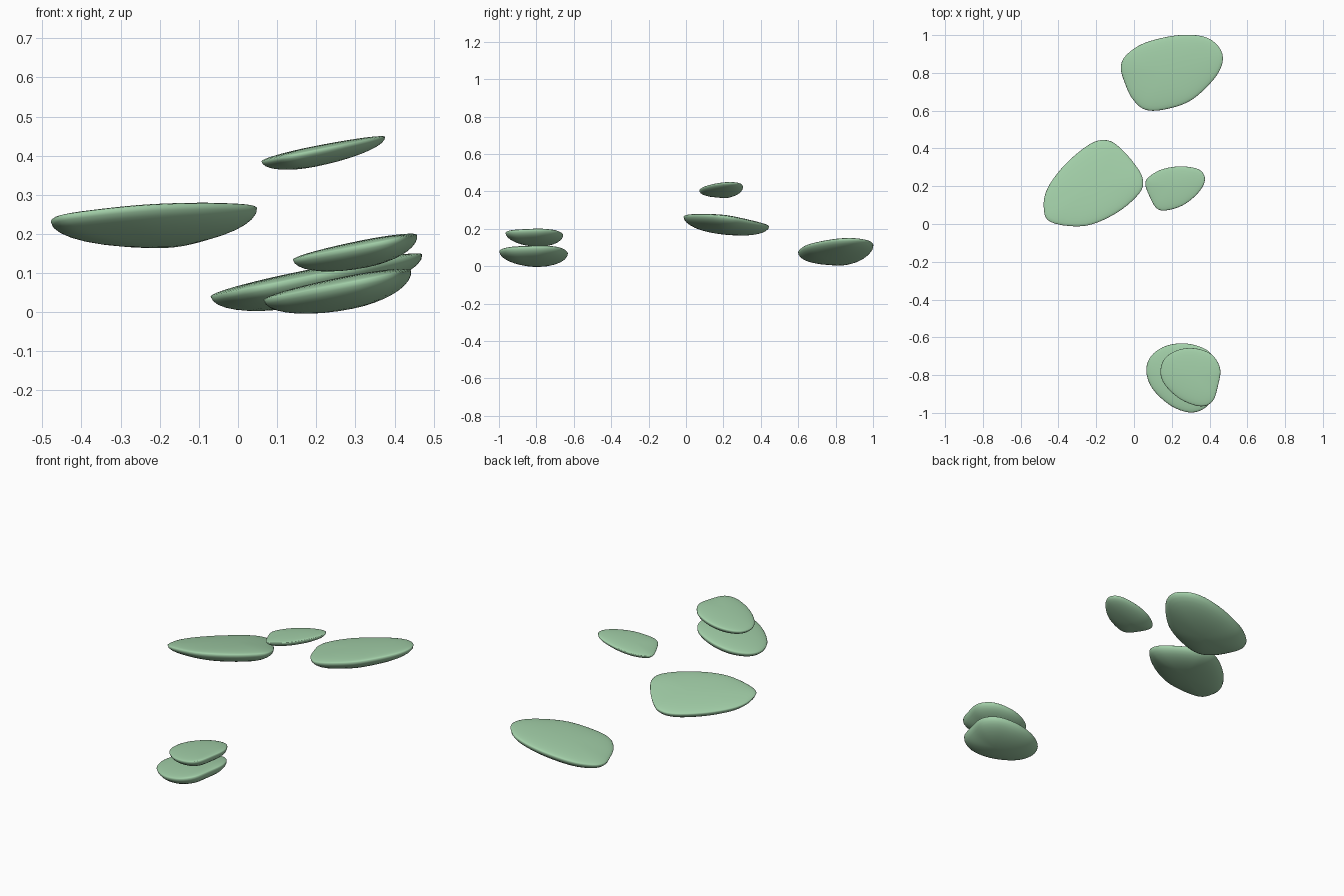
import bpy, math
from mathutils import Vector

if "Cube" in bpy.data.objects:
    bpy.data.objects.remove(bpy.data.objects["Cube"])

green = bpy.data.materials.new("soft leaf green")
green.diffuse_color = (0.36, 0.62, 0.39, 1)
green.use_nodes = True
green.node_tree.nodes["Principled BSDF"].inputs["Base Color"].default_value = green.diffuse_color


def smooth_loop(points, steps=5):
    """Closed Catmull-Rom curve through the outline points."""
    p = [Vector(q) for q in points]
    n, out = len(p), []
    for i in range(n):
        a, b, c, d = p[i - 1], p[i], p[(i + 1) % n], p[(i + 2) % n]
        for k in range(steps):
            t = k / steps
            out.append(0.5 * (2 * b + (c - a) * t + (2 * a - 5 * b + 4 * c - d) * t ** 2
                              + (3 * b - a - 3 * c + d) * t ** 3))
    return out


def pad(name, outline, plane, hub, depth, bulge, rings=9):
    """Rounded leaf pad: tilted rim, deep rounded belly, shallow domed top.
    plane = (z0, slope x, slope y); hub = deepest spot of the belly."""
    rim, hub = smooth_loop(outline), Vector(hub)
    n = len(rim)
    z0, sx, sy = plane

    def point(q, dz):
        return (q.x - sx * dz, q.y - sy * dz, z0 + sx * q.x + sy * q.y + dz)

    verts, faces = [point(hub, -depth)], []
    for r in range(1, 2 * rings):
        ang = -math.pi / 2 + math.pi * r / (2 * rings)
        dz = math.sin(ang) * (bulge if ang > 0 else depth)
        verts += [point(hub + (q - hub) * math.cos(ang), dz) for q in rim]
    verts.append(point(hub, bulge))
    last = len(verts) - 1
    for i in range(n):
        j = (i + 1) % n
        faces.append((0, 1 + j, 1 + i))
        for r in range(2 * rings - 2):
            a, b = 1 + r * n, 1 + (r + 1) * n
            faces.append((a + i, a + j, b + j, b + i))
        top = 1 + (2 * rings - 2) * n
        faces.append((top + i, top + j, last))
    # outlines run clockwise, so flip faces outward
    me = bpy.data.meshes.new(name)
    me.from_pydata(verts, [], [f[::-1] for f in faces])
    me.materials.append(green)
    me.shade_smooth()
    ob = bpy.data.objects.new(name, me)
    bpy.context.collection.objects.link(ob)
    return ob


# large pad at the back
pad("back_pad", [(-.07, .83), (-.04, .895), (.06, .96), (.24, 1.0), (.39, .985), (.468, .90),
                 (.44, .79), (.31, .66), (.17, .608), (.06, .605), (-.01, .665), (-.05, .75)],
    (.054, .2, 0), (.17, .80), .07, .018)

# large pad on the left
pad("left_pad", [(-.478, .09), (-.455, .195), (-.36, .32), (-.23, .425), (-.14, .443), (-.07, .40),
                 (.005, .315), (.046, .24), (.03, .165), (-.09, .06), (-.26, -.01), (-.44, .01)],
    (.293, .098, -.147), (-.18, .23), .07, .018)

# small high pad
pad("small_high_pad", [(.06, .21), (.08, .25), (.15, .29), (.25, .305), (.345, .288), (.376, .235),
                       (.34, .165), (.26, .10), (.17, .072), (.12, .083), (.085, .14)],
    (.373, .2, 0), (.19, .20), .039, .012)

# stacked pair at the front
pad("front_lower_pad", [(.065, -.78), (.09, -.70), (.17, -.645), (.28, -.633), (.39, -.67), (.44, -.75),
                        (.428, -.85), (.395, -.955), (.31, -.998), (.2, -.965), (.1, -.875)],
    (.018, .2, 0), (.28, -.82), .065, .018)
pad("front_upper_pad", [(.14, -.79), (.16, -.715), (.23, -.668), (.32, -.658), (.41, -.69), (.456, -.765),
                        (.445, -.855), (.415, -.94), (.35, -.965), (.25, -.93), (.17, -.86)],
    (.106, .2, 0), (.32, -.81), .055, .014)
